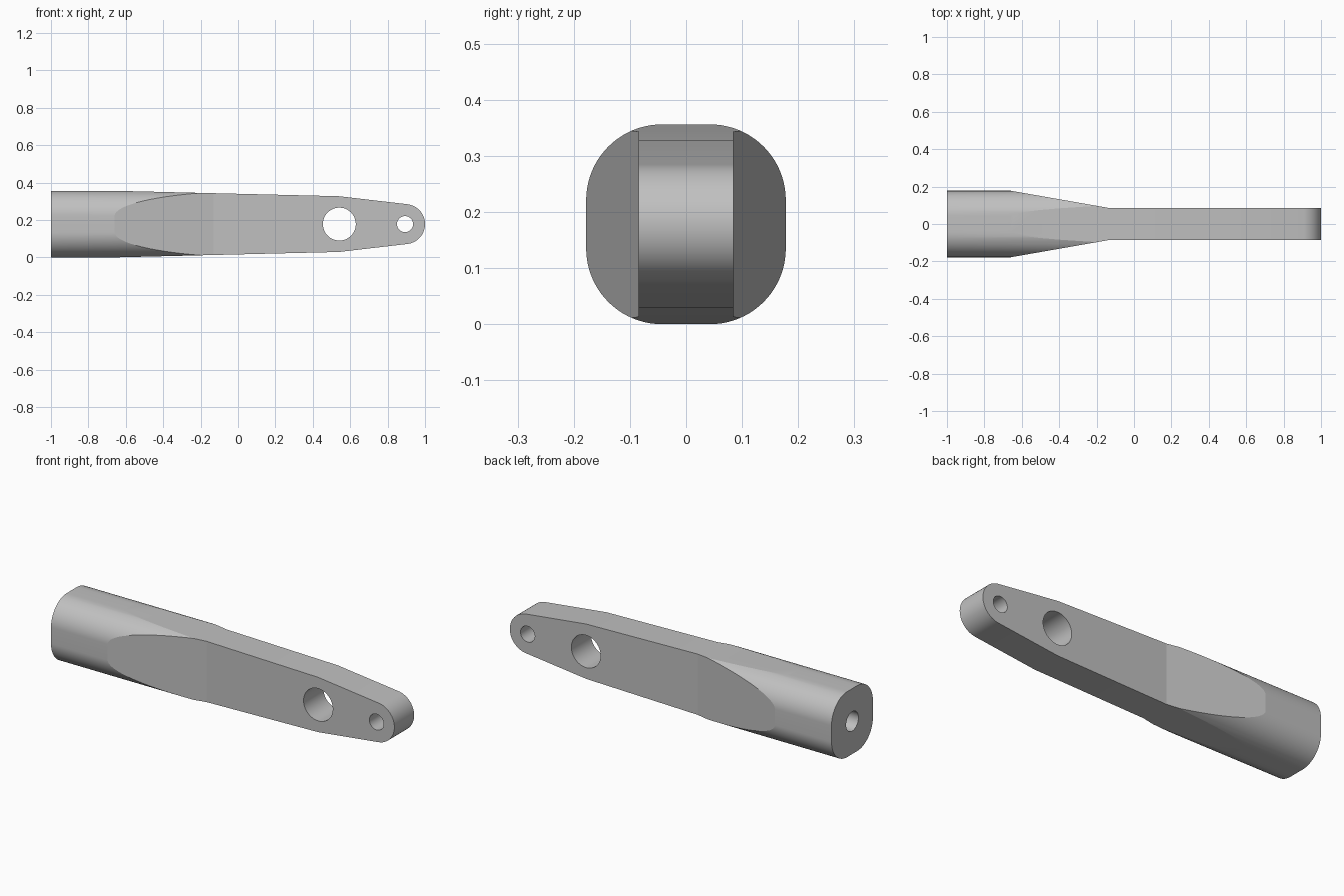
import bpy, math
from mathutils import Vector

if "Cube" in bpy.data.objects:
    bpy.data.objects.remove(bpy.data.objects["Cube"])

MID = 0.178          # half height and height of the centre line

metal = bpy.data.materials.new("plain grey metal")
metal.diffuse_color = (0.53, 0.53, 0.53, 1)
metal.use_nodes = True
metal.node_tree.nodes["Principled BSDF"].inputs["Base Color"].default_value = metal.diffuse_color


def prism(name, outline, place, low, high):
    """Extrude a 2D outline between two depths; place maps (u, v, depth) to 3D."""
    n = len(outline)
    verts = [place(u, v, d) for d in (low, high) for u, v in outline]
    faces = [tuple(range(n))[::-1], tuple(range(n, 2 * n))]
    faces += [(i, (i + 1) % n, n + (i + 1) % n, n + i) for i in range(n)]
    mesh = bpy.data.meshes.new(name)
    mesh.from_pydata([Vector(v) for v in verts], [], faces)
    mesh.materials.append(metal)
    obj = bpy.data.objects.new(name, mesh)
    bpy.context.collection.objects.link(obj)
    # make normals face outward
    bpy.context.view_layer.objects.active = obj
    bpy.ops.object.select_all(action='DESELECT')
    obj.select_set(True)
    bpy.ops.object.mode_set(mode='EDIT')
    bpy.ops.mesh.select_all(action='SELECT')
    bpy.ops.mesh.normals_make_consistent(inside=False)
    bpy.ops.object.mode_set(mode='OBJECT')
    return obj


def arc(cx, cy, r, start, end, steps):
    return [(cx + r * math.cos(math.radians(start + (end - start) * i / steps)),
             cy + r * math.sin(math.radians(start + (end - start) * i / steps)))
            for i in range(steps + 1)]


def circle(cx, cy, r):
    return arc(cx, cy, r, 0, 360, 48)[:-1]


def along_x(u, v, d):
    return (d, u, v)


def along_y(u, v, d):
    return (u, d, v)


def along_z(u, v, d):
    return (u, v, d)


def combine(target, tool, operation):
    mod = target.modifiers.new(operation.lower(), 'BOOLEAN')
    mod.operation, mod.object, mod.solver = operation, tool, 'EXACT'
    bpy.context.view_layer.objects.active = target
    bpy.ops.object.modifier_apply(modifier=mod.name)
    bpy.data.objects.remove(tool)


# handle bar with a rounded square section
R = 0.135
C = MID - R
section = []
for sx, sz, a in ((1, 1, 0), (-1, 1, 90), (-1, -1, 180), (1, -1, 270)):
    section += arc(sx * C, MID + sz * C, R, a, a + 90, 20)
handle = prism("lever_handle", section, along_x, -1, 1.1)

# side outline: slow taper, faster taper, round nose
upper = [(-1.1, 0.19), (-0.66, 0.19), (-0.66, MID), (0.54, 0.149)]
nose = arc(0.893, 0, 0.107, -83, 83, 32)
side = [(x, MID - h) for x, h in upper] + [(x, MID + z) for x, z in nose]
side += [(x, MID + h) for x, h in reversed(upper)]
combine(handle, prism("side_outline", side, along_y, -0.4, 0.4), 'INTERSECT')

# plan outline: thick grip narrowing to a flat blade
edge = [(-1.1, 0.19), (-0.66, 0.19), (-0.66, MID), (-0.13, 0.085), (1.2, 0.085)]
plan = [(x, -y) for x, y in edge] + [(x, y) for x, y in reversed(edge)]
combine(handle, prism("plan_outline", plan, along_z, -0.2, 0.6), 'INTERSECT')

# two cross holes and a blind hole in the grip end
for x, r in ((0.542, 0.088), (0.893, 0.043)):
    combine(handle, prism("cross_hole", circle(x, MID, r), along_y, -0.4, 0.4), 'DIFFERENCE')
combine(handle, prism("end_hole", circle(0, MID, 0.053), along_x, -1.1, -0.6), 'DIFFERENCE')

# smooth the round surfaces, keep the edges crisp
bpy.ops.object.select_all(action='DESELECT')
handle.select_set(True)
bpy.context.view_layer.objects.active = handle
bpy.ops.object.shade_smooth_by_angle(angle=math.radians(8))
